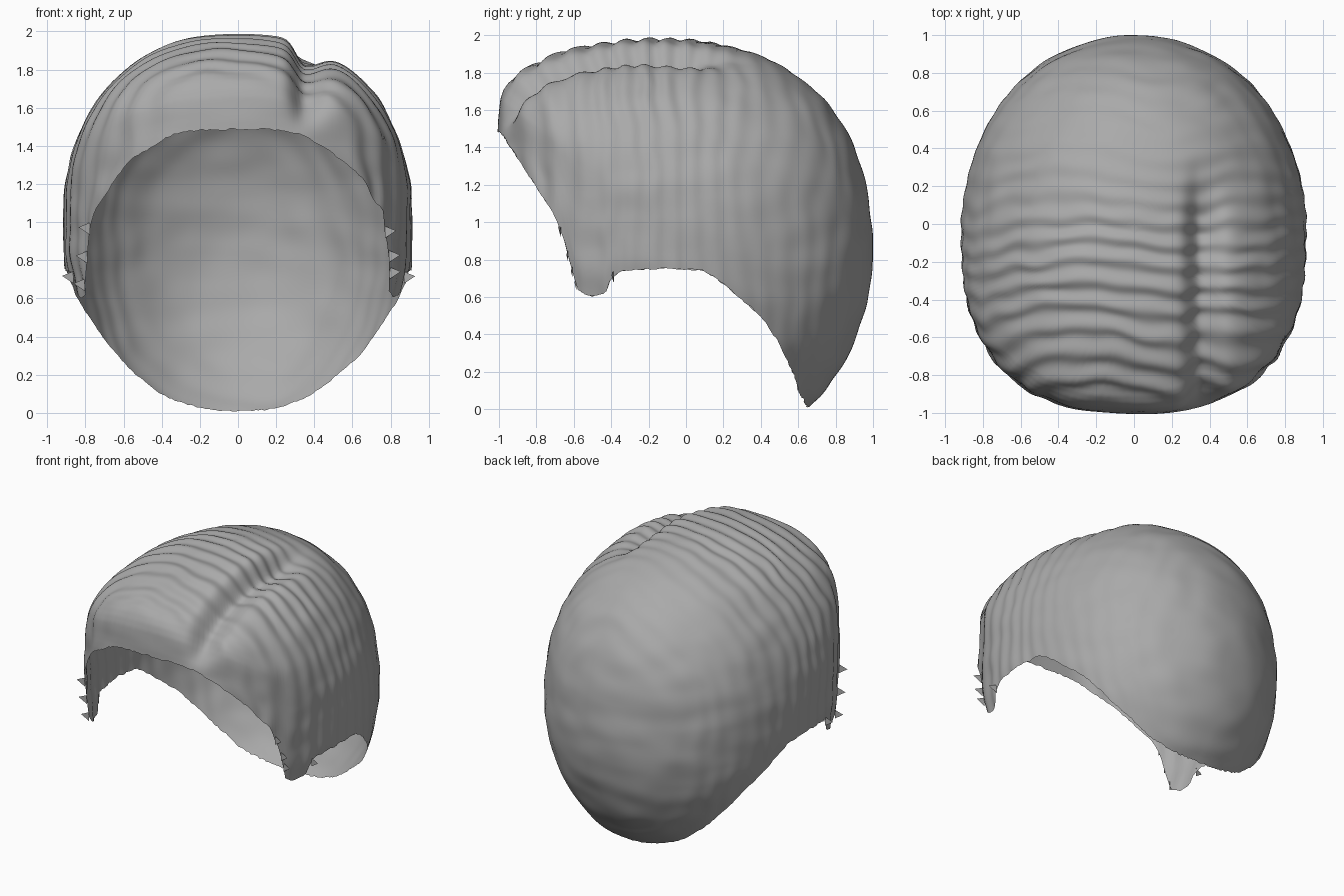
import bpy, bmesh, math, random
from mathutils import Vector, noise

if "Cube" in bpy.data.objects:
    bpy.data.objects.remove(bpy.data.objects["Cube"])
random.seed(4)

CENTRE = Vector((0, -0.05, 0.95))
HALF_WIDTH = 0.915
COLUMNS, ROWS = 288, 110

# Centre-line outline of the cap as (y, z), from the nape over the crown to the brow
OUTLINE = [(0.65, 0.0), (0.81, 0.19), (0.95, 0.5), (0.995, 0.8), (0.98, 1.05), (0.92, 1.35),
           (0.77, 1.62), (0.5, 1.845), (0.2, 1.945), (-0.1, 1.975), (-0.45, 1.95), (-0.78, 1.86),
           (-0.965, 1.76), (-1.0, 1.6), (-1.0, 1.45), (-1.02, 1.3), (-1.01, 0.95), (-0.9, 0.4)]
# Hairline as (y, z), from the brow past the sideburn and ear to the nape
HAIRLINE = [(-1.1, 1.53), (-0.99, 1.48), (-0.88, 1.31), (-0.7, 1.03), (-0.65, 0.9), (-0.62, 0.78),
            (-0.575, 0.63), (-0.5, 0.605), (-0.43, 0.62), (-0.4, 0.7), (-0.35, 0.74), (-0.1, 0.755),
            (0.1, 0.74), (0.2, 0.67), (0.4, 0.5), (0.5, 0.35), (0.58, 0.18), (0.6, 0.1), (0.65, 0.01)]


def lerp_table(table, x):
    if x <= table[0][0]:
        return table[0][1]
    for (x0, v0), (x1, v1) in zip(table, table[1:]):
        if x <= x1:
            return v0 + (v1 - v0) * (x - x0) / (x1 - x0)
    return table[-1][1]


def smooth(lo, hi, x):
    t = min(1, max(0, (x - lo) / (hi - lo)))
    return t * t * (3 - 2 * t)


def side_angle(y, z):
    # Angle up from straight back, wrapped below the nape
    a = math.atan2(z, y)
    return a + 2 * math.pi if a < -0.5 * math.pi else a


POLAR = sorted((side_angle(y - CENTRE.y, z - CENTRE.z),
                math.hypot(y - CENTRE.y, z - CENTRE.z)) for y, z in OUTLINE)


def outline_radius(angle):
    return sum(lerp_table(POLAR, angle + k * 0.04) for k in range(-2, 3)) / 5


def surface(azimuth, elevation):
    d = Vector((math.cos(elevation) * math.sin(azimuth),
                -math.cos(elevation) * math.cos(azimuth), math.sin(elevation)))
    angle = side_angle(d.y, d.z)
    n = 2.08 + 0.37 * smooth(1.0, 2.4, angle)
    across = (abs(d.x) / HALF_WIDTH) ** n
    along = (math.hypot(d.y, d.z) / outline_radius(angle)) ** n
    p = CENTRE + d * (across + along) ** (-1 / n)
    # Parting groove, steep on one side and gentle on the other
    w = 0.06 if p.x < 0.345 else 0.12
    groove = 0.125 * math.exp(-((p.x - 0.345) / w) ** 2)
    groove *= smooth(0.4, -0.1, p.y) * smooth(1.45, 1.75, p.z)
    # Uneven strand ridges across the head, fading into soft ripples at the back
    wobble = noise.noise(p * 1.7) * 4.5 + noise.noise(p * 5) * 1.2
    ridge = math.sin(p.y * 52 + wobble + math.sin(p.x * 5))
    ridge *= 0.002 + 0.007 * smooth(0.5, -0.3, p.y) * smooth(-1.0, -0.85, p.y)
    ridge *= 1 - 0.5 * smooth(0.6, 0.9, abs(p.x))
    ripple = 0.008 * noise.noise(Vector((p.x * 4, p.y * 4, p.z * 7)))
    return p + d * (ridge + ripple) - Vector((0, d.y, d.z)) * groove


def hairline_elevation(azimuth):
    def outside(e):
        p = surface(azimuth, e)
        return p.z < lerp_table(HAIRLINE, p.y)
    e = math.radians(80)
    while e > -1.5 and not outside(e):
        e -= 0.025
    hi, lo = e + 0.025, e
    for _ in range(9):
        mid = (hi + lo) / 2
        if outside(mid):
            lo = mid
        else:
            hi = mid
    return hi


def finish(name, bm, mat):
    mesh = bpy.data.meshes.new(name)
    bm.normal_update()
    bm.to_mesh(mesh)
    bm.free()
    mesh.materials.append(mat)
    obj = bpy.data.objects.new(name, mesh)
    bpy.context.collection.objects.link(obj)
    return obj


hair_grey = bpy.data.materials.new("hair_grey")
hair_grey.use_nodes = True
colour = (0.4, 0.4, 0.4, 1)
hair_grey.diffuse_color = colour
hair_grey.node_tree.nodes["Principled BSDF"].inputs["Base Color"].default_value = colour

# Hair cap: columns running from the crown down to the hairline
bm = bmesh.new()
crown = bm.verts.new(surface(0, math.pi / 2))
columns = []
for i in range(COLUMNS):
    az = 2 * math.pi * i / COLUMNS
    end = hairline_elevation(az) + random.uniform(-0.005, 0.005)
    columns.append([bm.verts.new(surface(az, math.pi / 2 + (end - math.pi / 2) * j / ROWS))
                    for j in range(1, ROWS + 1)])
for a, b in zip(columns, columns[1:] + columns[:1]):
    bm.faces.new((crown, a[0], b[0]))
    for j in range(ROWS - 1):
        bm.faces.new((a[j], a[j + 1], b[j + 1], b[j]))
rim = [column[-1].co.copy() for column in columns]
cap = finish("hair_cap", bm, hair_grey)
for poly in cap.data.polygons:
    poly.use_smooth = True

# Stray tufts: small flat spikes rooted on the rim of both sideburns
bm = bmesh.new()
for side in (-1, 1):
    for y, z in ((-0.67, 0.96), (-0.62, 0.82), (-0.59, 0.7), (-0.4, 0.72)):
        target = Vector((side * 0.85, y, z))
        root = min(rim, key=lambda v: (v - target).length)
        spike = [root + Vector((0, 0, 0.035)), root - Vector((0, 0, 0.03)),
                 root + Vector((side * 0.06, -0.01, 0.01))]
        bm.faces.new([bm.verts.new(v) for v in spike])
finish("sideburn_tufts", bm, hair_grey)
